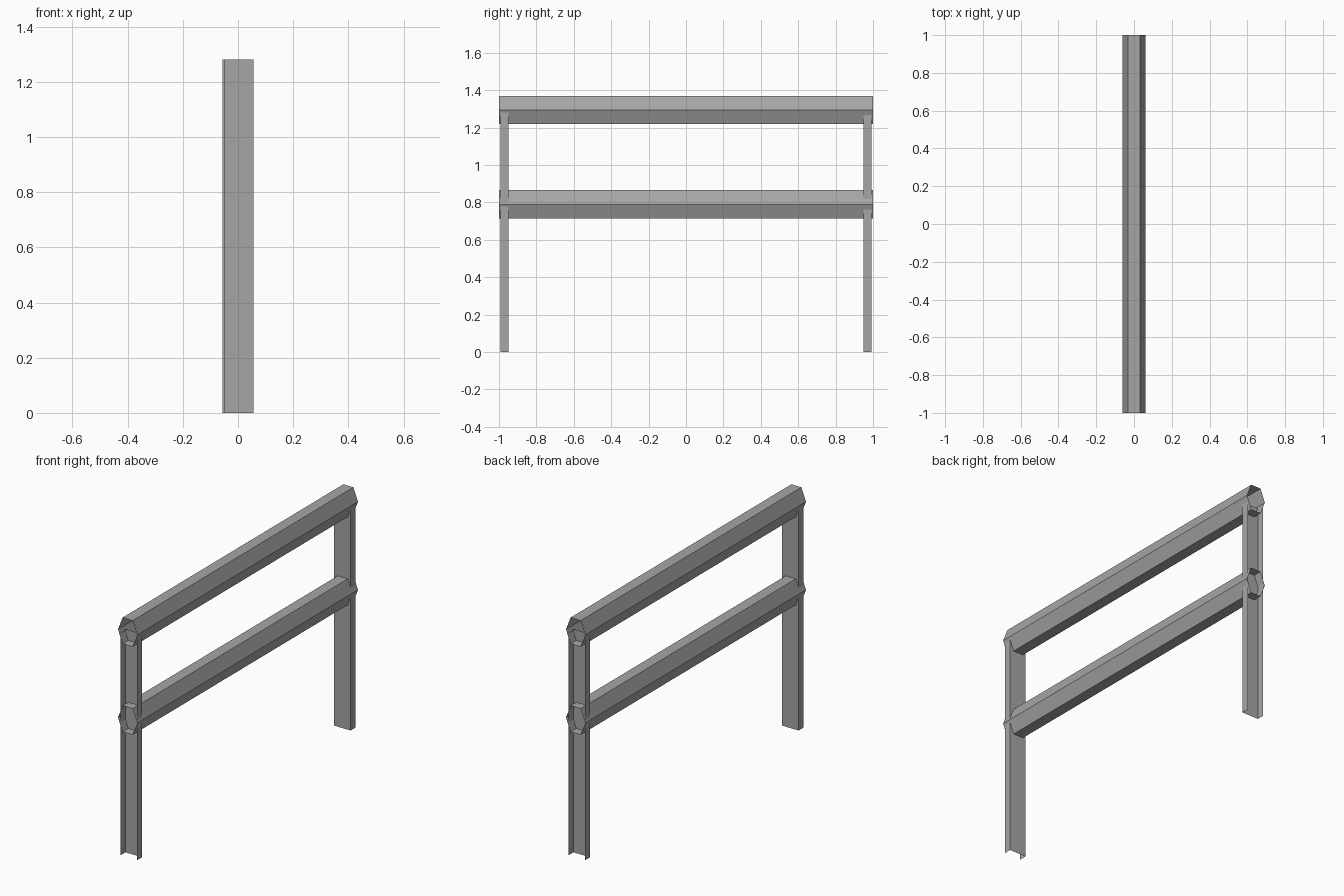
import bpy, bmesh
from math import pi
from mathutils import Matrix

cube = bpy.data.objects.get("Cube")
if cube:
    bpy.data.objects.remove(cube)

steel = bpy.data.materials.new("steel_grey")
steel.use_nodes = True
colour = (0.38, 0.38, 0.38, 1)
steel.diffuse_color = colour
steel.node_tree.nodes["Principled BSDF"].inputs["Base Color"].default_value = colour


def sheet(name, profile, sweep, closed=False, turn=0):
    """Sweep a 3D profile along a vector into an open thin-walled part."""
    bm = bmesh.new()
    a = [bm.verts.new(p) for p in profile]
    b = [bm.verts.new([p[i] + sweep[i] for i in range(3)]) for p in profile]
    n = len(a)
    for i in range(n if closed else n - 1):
        j = (i + 1) % n
        bm.faces.new((a[i], a[j], b[j], b[i]))
    bmesh.ops.recalc_face_normals(bm, faces=bm.faces)
    bm.transform(Matrix.Rotation(turn, 4, "Z"))
    mesh = bpy.data.meshes.new(name)
    bm.to_mesh(mesh)
    bm.free()
    mesh.materials.append(steel)
    obj = bpy.data.objects.new(name, mesh)
    bpy.context.collection.objects.link(obj)


# Hollow six-sided rails, open at both ends
half_w, flat, half_h = 0.061, 0.032, 0.075
hexagon = [(half_w, 0), (flat, half_h), (-flat, half_h),
           (-half_w, 0), (-flat, -half_h), (flat, -half_h)]
for name, z in (("middle_rail", 0.79), ("top_rail", 1.295)):
    sheet(name, [(x, -1, z + h) for x, h in hexagon], (0, 2, 0), closed=True)

# Channel posts with flanges pointing outwards, the back one turned half round
lip, web = -0.993, -0.949
channel = [(-0.05, lip, 0), (-0.05, web, 0), (0.056, web, 0), (0.056, lip, 0)]
for name, turn in (("front_post", 0), ("back_post", pi)):
    sheet(name, channel, (0, 0, 1.28), turn=turn)
